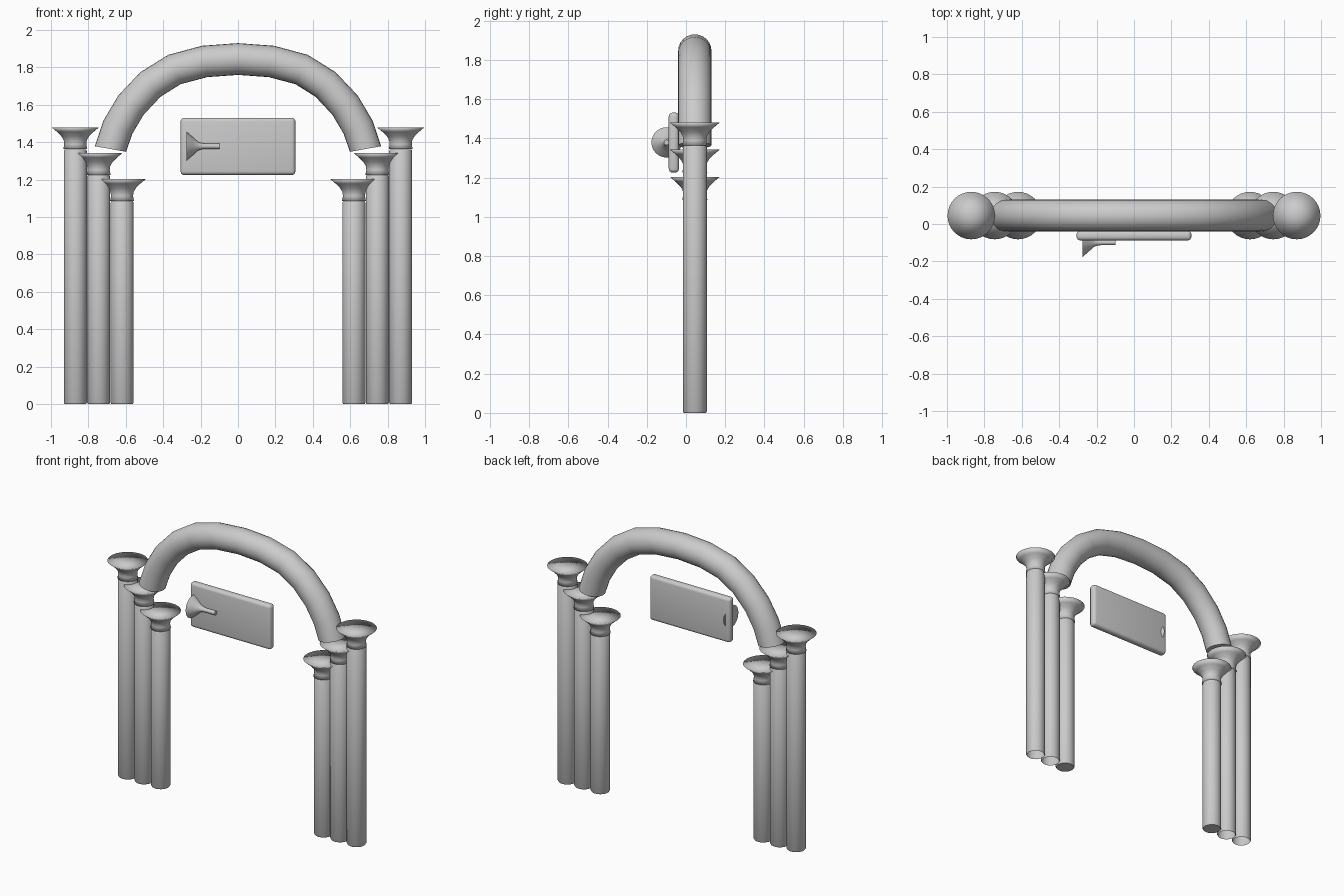
import bpy, bmesh, math
from mathutils import Matrix, Vector

cube = bpy.data.objects.get("Cube")
if cube:
    bpy.data.objects.remove(cube, do_unlink=True)

# One stone grey for everything
grey = bpy.data.materials.new("stone_grey")
grey.use_nodes = True
color = (0.6, 0.6, 0.6, 1.0)
grey.diffuse_color = color
for node in grey.node_tree.nodes:
    if node.type == 'BSDF_PRINCIPLED':
        node.inputs["Base Color"].default_value = color

DEPTH = 0.045  # y of the column row and the arch


def finish(name, bm, angle=35):
    """Turn a bmesh into a smooth shaded object with sharp edges kept."""
    bmesh.ops.recalc_face_normals(bm, faces=bm.faces)
    mesh = bpy.data.meshes.new(name)
    bm.to_mesh(mesh)
    bm.free()
    mesh.materials.append(grey)
    for poly in mesh.polygons:
        poly.use_smooth = True
    mesh.set_sharp_from_angle(angle=math.radians(angle))
    obj = bpy.data.objects.new(name, mesh)
    bpy.context.collection.objects.link(obj)
    return obj


def lathe(name, profile, matrix, angle=35, sides=32):
    """Spin (radius, height) points around z, then place the result."""
    bm = bmesh.new()
    verts = [bm.verts.new((r, 0, z)) for r, z in profile]
    edges = [bm.edges.new(pair) for pair in zip(verts, verts[1:])]
    bmesh.ops.spin(bm, geom=verts + edges, cent=(0, 0, 0), axis=(0, 0, 1),
                   angle=math.tau, steps=sides)
    bmesh.ops.remove_doubles(bm, verts=bm.verts, dist=0.0005)
    bm.transform(matrix)
    return finish(name, bm, angle)


# Stepped columns with flared capitals on both sides
SHAFT = 0.0615
BELL = [(0, 0), (0.127, 0), (0.098, -0.024), (0.074, -0.048), (0.062, -0.068),
        (0.059, -0.09), (0.064, -0.117), (0, -0.117)]
ROWS = [("outer", 0.87, 1.48), ("middle", 0.745, 1.342), ("inner", 0.62, 1.203)]
for side, sign in (("left", 1), ("right", -1)):
    for row, x, top in ROWS:
        neck = top - 0.118
        shaft = [(SHAFT - 0.005, 0), (SHAFT, 0.008), (SHAFT, neck - 0.008),
                 (SHAFT - 0.005, neck), (0, neck)]
        if row == "inner":
            shaft.insert(0, (0, 0))  # only the inner shafts are closed below
        lathe(f"{row}_column_{side}", shaft,
              Matrix.Translation((sign * x, DEPTH, 0)))
        lathe(f"{row}_capital_{side}", BELL,
              Matrix.Translation((sign * x, DEPTH, top)), angle=180)

# Arch: a round tube swept along a faceted path, with flat ends
HALF = [(0.682, 1.364), (0.642, 1.481), (0.572, 1.599), (0.468, 1.709),
        (0.34, 1.789), (0.179, 1.832)]
path = ([Vector((-x, DEPTH, z)) for x, z in HALF] + [Vector((0, DEPTH, 1.845))]
        + [Vector((x, DEPTH, z)) for x, z in reversed(HALF)])
bm = bmesh.new()
rings = []
for i, point in enumerate(path):
    if i == 0:
        tangent = Vector((0.18, 0, 1))
    elif i == len(path) - 1:
        tangent = Vector((0.18, 0, -1))
    else:
        tangent = path[i + 1] - path[i - 1]
    across = Vector((0, 1, 0))
    out = across.cross(tangent.normalized())
    ring = []
    for k in range(24):
        a = math.tau * k / 24
        ring.append(bm.verts.new(point + 0.085 * (math.cos(a) * out + math.sin(a) * across)))
    rings.append(ring)
for a, b in zip(rings, rings[1:]):
    for k in range(24):
        n = (k + 1) % 24
        bm.faces.new((a[k], a[n], b[n], b[k]))
bm.faces.new(rings[0])
bm.faces.new(rings[-1])
finish("arch", bm)

# Hanging sign plate with rounded edges
bm = bmesh.new()
bmesh.ops.create_cube(bm, size=1)
bm.transform(Matrix.Translation((0, -0.062, 1.378)) @ Matrix.Diagonal((0.614, 0.052, 0.306, 1)))
bmesh.ops.bevel(bm, geom=bm.edges[:], offset=0.02, segments=4, profile=0.5, affect='EDGES')
finish("sign_plate", bm)

# Small horn on the sign, its mouth towards the right
HORN = [(0, 0), (0.077, 0), (0.048, -0.034), (0.024, -0.06), (0.017, -0.078),
        (0.014, -0.1), (0.014, -0.175), (0, -0.175)]
lathe("sign_horn", HORN,
      Matrix.Translation((-0.275, -0.099, 1.379)) @ Matrix.Rotation(-math.pi / 2, 4, 'Y'),
      angle=60)
